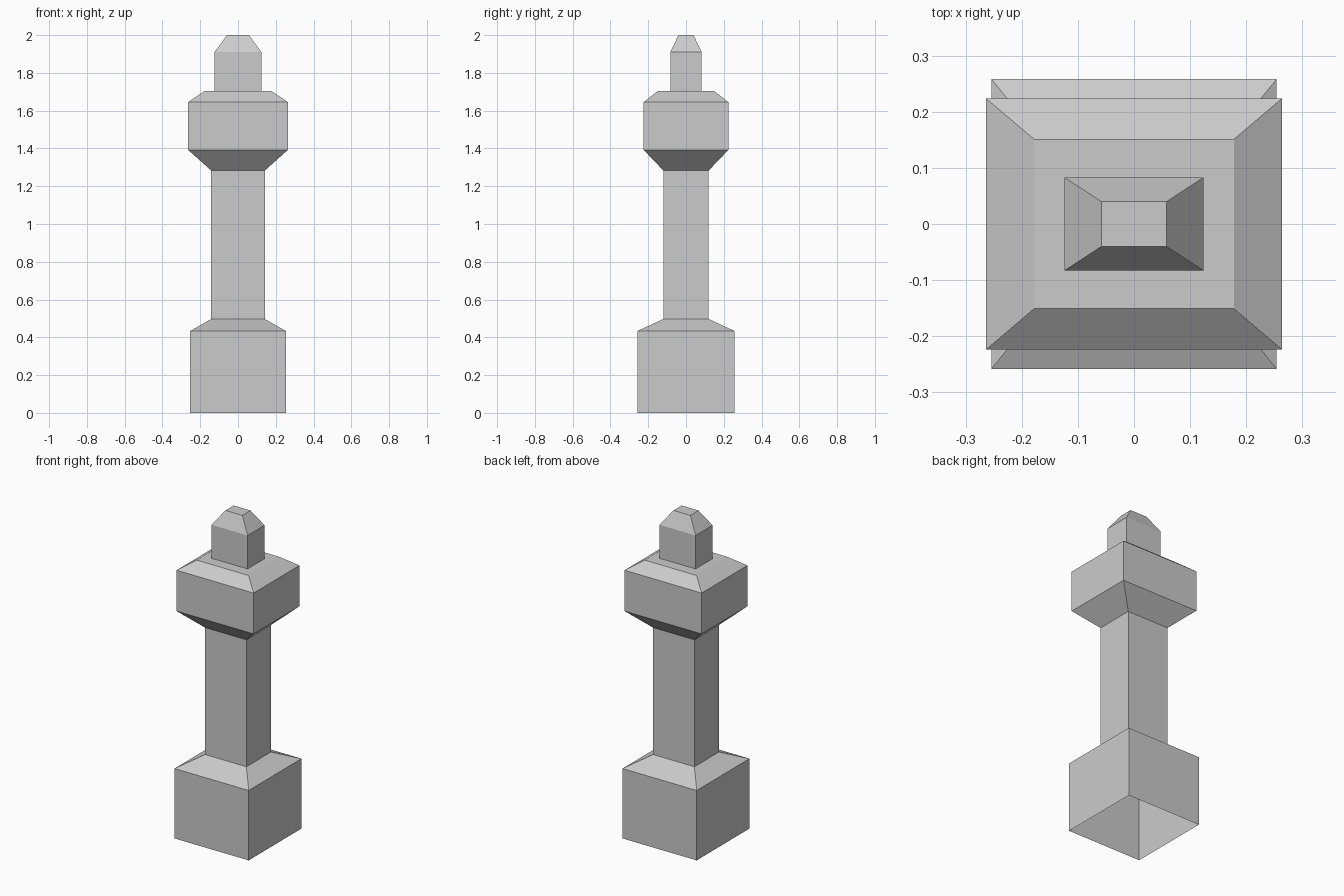
import bpy
import bmesh

cube = bpy.data.objects.get("Cube")
if cube:
    bpy.data.objects.remove(cube)

# Plain stone colour
stone = bpy.data.materials.new("grey_stone")
stone.use_nodes = True
colour = (0.6, 0.6, 0.6, 1)
stone.diffuse_color = colour
stone.node_tree.nodes["Principled BSDF"].inputs["Base Color"].default_value = colour


def loft(name, rings, cap_top=False):
    """Hollow rectangular shell through rings of (half width, half depth, height)."""
    bm = bmesh.new()
    corners = ((-1, -1), (1, -1), (1, 1), (-1, 1))
    loops = [[bm.verts.new((sx * w, sy * d, z)) for sx, sy in corners]
             for w, d, z in rings]
    for low, high in zip(loops, loops[1:]):
        for i in range(4):
            j = (i + 1) % 4
            bm.faces.new((low[i], low[j], high[j], high[i]))
    if cap_top:
        bm.faces.new(loops[-1])
    mesh = bpy.data.meshes.new(name)
    bm.to_mesh(mesh)
    bm.free()
    mesh.materials.append(stone)
    obj = bpy.data.objects.new(name, mesh)
    bpy.context.collection.objects.link(obj)


# Rims shared by neighbouring parts
shaft_foot = (0.142, 0.12, 0.497)
shaft_head = (0.142, 0.12, 1.283)
finial_foot = (0.124, 0.083, 1.703)

# Open-bottomed plinth with sloped shoulder
loft("plinth", [(0.254, 0.258, 0), (0.254, 0.258, 0.433), shaft_foot])
# Plain shaft
loft("shaft", [shaft_foot, shaft_head])
# Flared capital with chamfered top and flat ledge
loft("capital", [shaft_head, (0.264, 0.224, 1.392), (0.264, 0.224, 1.645),
                 (0.178, 0.151, 1.703), finial_foot])
# Tapered finial
loft("finial", [finial_foot, (0.124, 0.083, 1.91), (0.058, 0.04, 2)], cap_top=True)
